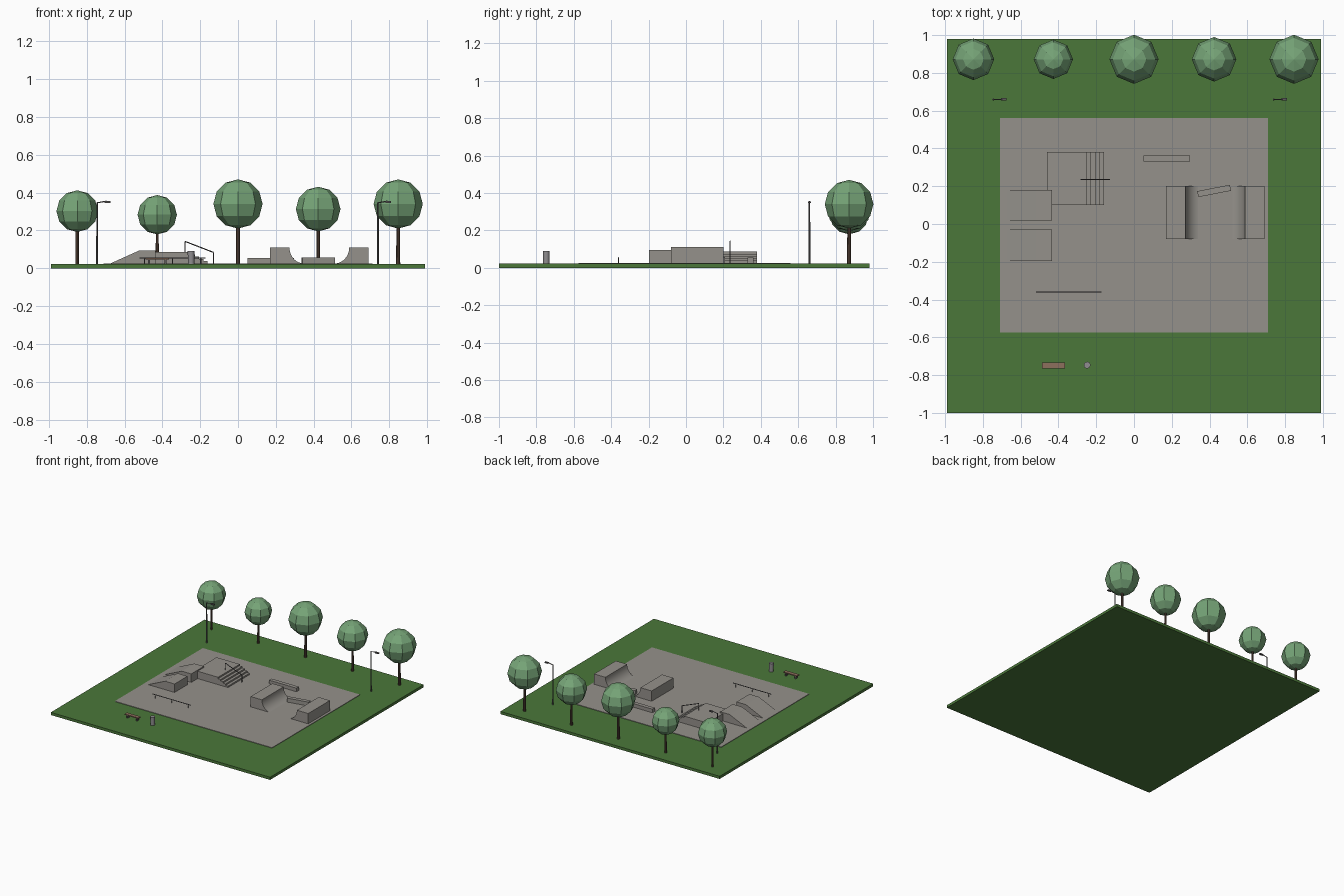
import bpy, bmesh, math
from mathutils import Vector, Matrix

cube = bpy.data.objects.get("Cube")
if cube:
    bpy.data.objects.remove(cube)


def material(name, rgb):
    m = bpy.data.materials.new(name)
    m.use_nodes = True
    m.diffuse_color = (*rgb, 1)
    m.node_tree.nodes["Principled BSDF"].inputs["Base Color"].default_value = (*rgb, 1)
    return m


GRASS = material("grass green", (0.07, 0.185, 0.042))
CONCRETE = material("concrete grey", (0.30, 0.285, 0.26))
LEAF = material("leaf green", (0.18, 0.37, 0.185))
BARK = material("bark brown", (0.10, 0.06, 0.042))
WOOD = material("bench wood", (0.27, 0.16, 0.11))
METAL = material("dark metal", (0.11, 0.105, 0.105))
BIN = material("bin grey", (0.28, 0.27, 0.28))

GROUND = 0.022   # top of the lawn
PAD = 0.026      # top of the concrete slab


def finish(name, bm, mat):
    bmesh.ops.recalc_face_normals(bm, faces=bm.faces)
    me = bpy.data.meshes.new(name)
    bm.to_mesh(me)
    bm.free()
    me.materials.append(mat)
    ob = bpy.data.objects.new(name, me)
    bpy.context.collection.objects.link(ob)
    return ob


def box(name, x, y, z, mat, turn=0):
    """Box from (min, max) ranges, optionally turned about its own centre."""
    bm = bmesh.new()
    bmesh.ops.create_cube(bm, size=1)
    size = [r[1] - r[0] for r in (x, y, z)]
    mid = Vector([(r[0] + r[1]) / 2 for r in (x, y, z)])
    bm.transform(Matrix.Translation(mid) @ Matrix.Rotation(turn, 4, 'Z') @ Matrix.Diagonal((*size, 1)))
    return finish(name, bm, mat)


def rod(name, a, b, r1, mat, r2=None, sides=8):
    """Cylinder or taper between two points."""
    a, b = Vector(a), Vector(b)
    bm = bmesh.new()
    bmesh.ops.create_cone(bm, cap_ends=True, segments=sides, radius1=r1,
                          radius2=r1 if r2 is None else r2, depth=(b - a).length)
    bm.transform(Matrix.Translation((a + b) / 2) @ (b - a).to_track_quat('Z', 'Y').to_matrix().to_4x4())
    return finish(name, bm, mat)


def extrude_profile(name, points, y0, y1, mat):
    """Side profile in x and z, swept along y."""
    bm = bmesh.new()
    face = bm.faces.new([bm.verts.new((x, y0, z)) for x, z in points])
    new = bmesh.ops.extrude_face_region(bm, geom=[face])["geom"]
    bmesh.ops.translate(bm, vec=(0, y1 - y0, 0), verts=[v for v in new if isinstance(v, bmesh.types.BMVert)])
    return finish(name, bm, mat)


def smooth(ob, angle=30):
    bpy.ops.object.select_all(action='DESELECT')
    ob.select_set(True)
    bpy.context.view_layer.objects.active = ob
    bpy.ops.object.shade_smooth_by_angle(angle=math.radians(angle))


# Lawn and slab
box("lawn", (-0.99, 0.99), (-1.0, 0.98), (0, GROUND), GRASS)
box("concrete_slab", (-0.71, 0.71), (-0.575, 0.56), (0.015, PAD), CONCRETE)

# Row of trees: x, crown radius, crown centre height
for i, (x, r, z) in enumerate([(-0.85, 0.110, 0.302), (-0.427, 0.104, 0.283), (0, 0.130, 0.34),
                               (0.424, 0.118, 0.313), (0.847, 0.130, 0.34)], 1):
    rod(f"tree_trunk_{i}", (x, 0.872, 0.015), (x, 0.872, z), r * 0.085, BARK, r * 0.065)
    bm = bmesh.new()
    bmesh.ops.create_uvsphere(bm, u_segments=8, v_segments=6, radius=r)
    bm.transform(Matrix.Translation((x, 0.872, z)))
    finish(f"tree_crown_{i}", bm, LEAF)

# Street lamps
for i, x in enumerate((-0.745, 0.74), 1):
    y = 0.66
    rod(f"lamp_pole_{i}", (x, y, 0.015), (x, y, 0.348), 0.005, METAL, 0.004)
    rod(f"lamp_arm_{i}", (x, y, 0.346), (x + 0.05, y, 0.355), 0.003, METAL, sides=6)
    box(f"lamp_head_{i}", (x + 0.04, x + 0.07), (y - 0.007, y + 0.007), (0.346, 0.355), METAL)

# Bank ramps: slope up to a short flat top
bank = [(-0.68, 0.023), (-0.52, 0.095), (-0.435, 0.095), (-0.435, 0.023)]
extrude_profile("bank_ramp_front", bank, -0.197, -0.03, CONCRETE)
extrude_profile("bank_ramp_back", bank, 0.018, 0.18, CONCRETE)

# Raised platform with four steps down to the right
top, drop, tread = 0.086, 0.012, 0.0225
steps = [(-0.46, 0.023), (-0.46, top), (-0.25, top)]
for i in range(1, 5):
    x, z = -0.25 + (i - 1) * tread, top - i * drop
    steps += [(x, z), (x + tread, z)]
steps.append((-0.16, 0.023))
extrude_profile("stair_platform", steps, 0.10, 0.38, CONCRETE)

# Stair handrail
rail_y = 0.236
rod("handrail_bar", (-0.28, rail_y, 0.142), (-0.13, rail_y, 0.084), 0.003, METAL)
rod("handrail_post_top", (-0.28, rail_y, 0.08), (-0.28, rail_y, 0.142), 0.003, METAL)
rod("handrail_post_bottom", (-0.13, rail_y, 0.02), (-0.13, rail_y, 0.084), 0.003, METAL)

# Facing quarter pipes, mirrored about x = 0.43
deck, arc_w, arc_h, middle = 0.11, 0.078, 0.085, 0.43
pipe = [(0.17, 0.022), (0.17, deck), (0.272, deck)]
for i in range(1, 13):
    a = math.radians(90 * i / 12)
    pipe.append((0.272 + arc_w * (1 - math.cos(a)), deck - arc_h * math.sin(a)))
pipe.append((0.35, 0.022))
smooth(extrude_profile("quarter_pipe_left", pipe, -0.08, 0.2, CONCRETE))
mirrored = [(2 * middle - x, z) for x, z in pipe]
smooth(extrude_profile("quarter_pipe_right", mirrored, -0.08, 0.2, CONCRETE))

# Grind ledges
box("ledge_back", (0.05, 0.297), (0.33, 0.362), (0.02, 0.055), CONCRETE)
box("ledge_angled", (0.336, 0.512), (0.159, 0.191), (0.02, 0.058), CONCRETE, math.radians(11))

# Flat rail
rod("flat_rail_bar", (-0.52, -0.36, 0.054), (-0.172, -0.36, 0.054), 0.003, METAL)
for i, x in enumerate((-0.495, -0.346, -0.197), 1):
    rod(f"flat_rail_post_{i}", (x, -0.36, 0.02), (x, -0.36, 0.054), 0.003, METAL)

# Bench
box("bench_seat", (-0.488, -0.365), (-0.764, -0.734), (0.045, 0.053), WOOD)
for i, x in enumerate((-0.47, -0.383), 1):
    box(f"bench_leg_{i}", (x - 0.005, x + 0.005), (-0.76, -0.738), (0.018, 0.045), METAL)

# Litter bin
smooth(rod("litter_bin", (-0.248, -0.747, 0.018), (-0.248, -0.747, 0.09), 0.017, BIN, 0.018, 12), 40)
